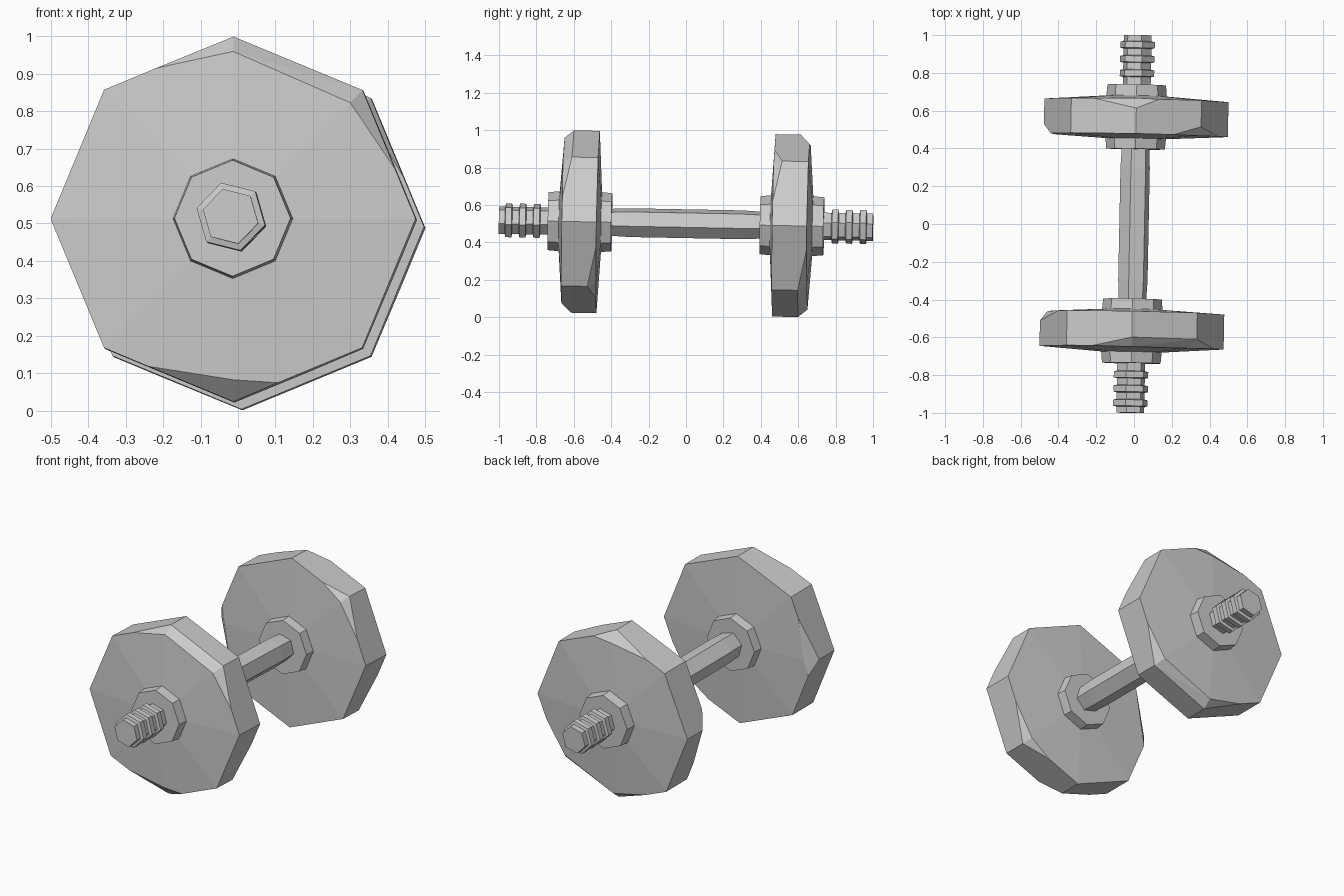
import bpy, bmesh
from math import sin, cos, pi, radians, hypot
from mathutils import Matrix

if "Cube" in bpy.data.objects:
    bpy.data.objects.remove(bpy.data.objects["Cube"])

# The whole dumbbell leans slightly off the y axis; the back half is the front turned over
LEAN = Matrix.Translation((0, 0, 0.5)) @ Matrix.Rotation(-0.02, 4, 'Z') @ Matrix.Rotation(-0.019, 4, 'X')
HALVES = {"front": LEAN, "back": LEAN @ Matrix.Rotation(pi, 4, 'X')}
R = 0.4875      # plate radius
HUB = 0.16      # collar radius


def finish(name, bm, matrix):
    bmesh.ops.recalc_face_normals(bm, faces=bm.faces)
    mesh = bpy.data.meshes.new(name)
    bm.to_mesh(mesh)
    bm.free()
    mesh.transform(matrix)
    bpy.context.collection.objects.link(bpy.data.objects.new(name, mesh))


def lathe(name, profile, sides, phase, matrix):
    """Faceted solid along y from (y, radius) pairs."""
    bm = bmesh.new()
    rings = []
    for y, r in profile:
        angles = [radians(phase) + 2 * pi * i / sides for i in range(sides)]
        rings.append([bm.verts.new((r * cos(a), y, r * sin(a))) for a in angles])
    for a, b in zip(rings, rings[1:]):
        for i in range(sides):
            j = (i + 1) % sides
            bm.faces.new((a[i], a[j], b[j], b[i]))
    bm.faces.new(rings[0])
    bm.faces.new(rings[-1])
    finish(name, bm, matrix)


def cone_y(x, z, rim, centre):
    """Depth of the shallow eight-sided cone on a plate face."""
    r = max(x * cos(a) + z * sin(a) for a in [(k + 0.5) * pi / 4 for k in range(8)]) / cos(pi / 8)
    return rim + (centre - rim) * (R - r) / (R - HUB)


def plate(name, matrix):
    """Octagonal plate with worn, chipped corners, as a convex hull."""
    corner = [(R * cos(k * pi / 4), R * sin(k * pi / 4)) for k in range(8)]
    hub = [(x * HUB / R, z * HUB / R) for x, z in corner]
    # chipped corners: corner index -> depth of the corner after the chip
    outer_chip = {1: -0.61, 2: -0.608, 6: -0.605}
    inner_chip = {7: -0.515, 4: -0.52}
    # extra face points outlining each chip
    outer_pts = [(-0.207, 0.402), (0, 0.447), (0.313, 0.31), (0.433, 0.132),
                 (-0.227, -0.394), (0, -0.43), (0.12, -0.438)]
    inner_pts = [(0.2, -0.405), (0.32, -0.32), (0.433, -0.132),
                 (-0.45, -0.09), (-0.425, 0), (-0.39, 0.235)]
    bm = bmesh.new()
    for chips, pts, rim, centre in ((outer_chip, outer_pts, -0.655, -0.678),
                                    (inner_chip, inner_pts, -0.47, -0.452)):
        for k, (x, z) in enumerate(corner):
            bm.verts.new((x, chips.get(k, rim), z))
        for x, z in hub + pts:
            bm.verts.new((x, cone_y(x, z, rim, centre), z))
    hull = bmesh.ops.convex_hull(bm, input=bm.verts)
    loose = set(hull["geom_interior"]) | set(hull["geom_unused"])
    bmesh.ops.delete(bm, geom=[v for v in loose if isinstance(v, bmesh.types.BMVert)], context='VERTS')
    bmesh.ops.dissolve_limit(bm, angle_limit=radians(0.6), verts=bm.verts, edges=bm.edges)
    finish(name, bm, matrix)


# Grip bar, slightly narrower near the plates
lathe("grip_bar", [(-0.42, 0.074), (-0.3, 0.08), (0.3, 0.08), (0.42, 0.074)], 6, 46, LEAN)

# Threaded end: hexagonal rod with three raised ridges
thread = [(-1.0, 0.076)]
for y in (-0.948, -0.873, -0.798):
    thread += [(y - 0.02, 0.076), (y - 0.016, 0.094), (y + 0.016, 0.094), (y + 0.02, 0.076)]
thread.append((-0.41, 0.076))

for side, m in HALVES.items():
    plate(side + "_plate", m)
    # Collar passing through the plate and showing on both sides
    lathe(side + "_collar", [(-0.737, 0.155), (-0.68, 0.16), (-0.45, 0.16), (-0.397, 0.155)], 8, 0, m)
    lathe(side + "_threaded_end", thread, 6, 46, m)
